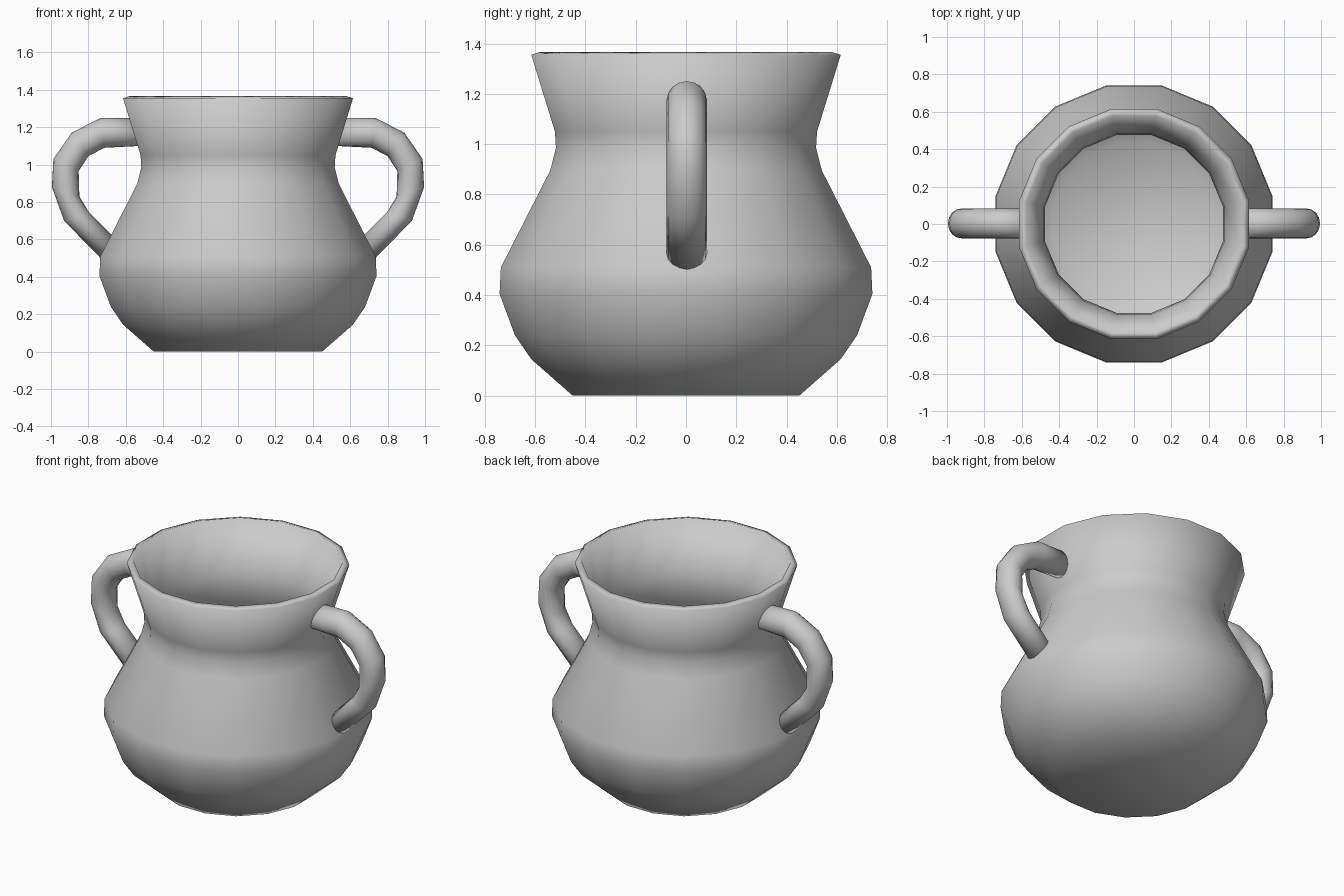
import bpy, bmesh, math
from mathutils import Vector

if "Cube" in bpy.data.objects:
    bpy.data.objects.remove(bpy.data.objects["Cube"])

SIDES = 16


def loft(name, rings, cap=True):
    """Skin a list of equal-length point rings into one smooth mesh."""
    bm = bmesh.new()
    loops = [[bm.verts.new(p) for p in ring] for ring in rings]
    n = len(loops[0])
    for a, b in zip(loops, loops[1:]):
        for i in range(n):
            j = (i + 1) % n
            bm.faces.new((a[i], a[j], b[j], b[i]))
    if cap:
        bm.faces.new(loops[0])
        bm.faces.new(loops[-1])
    bmesh.ops.recalc_face_normals(bm, faces=bm.faces)
    for f in bm.faces:
        f.smooth = True
    mesh = bpy.data.meshes.new(name)
    bm.to_mesh(mesh)
    bm.free()
    obj = bpy.data.objects.new(name, mesh)
    bpy.context.collection.objects.link(obj)
    return obj


# Pot: outer wall, rim, then inner wall (half-width across flats, height)
profile = [
    (0.45, 0.0), (0.615, 0.145), (0.68, 0.24), (0.741, 0.405), (0.736, 0.51),
    (0.54, 0.895), (0.517, 0.985), (0.521, 1.05), (0.615, 1.355),
    (0.577, 1.367),
    (0.482, 1.06), (0.475, 0.985), (0.502, 0.88), (0.695, 0.50),
    (0.70, 0.415), (0.645, 0.26), (0.585, 0.17), (0.435, 0.04),
]


def pot_ring(half_width, z):
    r = half_width / math.cos(math.pi / SIDES)
    angles = [(i + 0.5) * 2 * math.pi / SIDES for i in range(SIDES)]
    return [(r * math.cos(a), r * math.sin(a), z) for a in angles]


loft("pot", [pot_ring(*p) for p in profile])

# Handles: matching outer and inner outline points (x, z)
outline = [
    ((0.565, 1.25), (0.52, 1.10)), ((0.735, 1.25), (0.715, 1.09)),
    ((0.89, 1.17), (0.80, 1.045)), ((0.987, 1.03), (0.852, 0.965)),
    ((0.995, 0.88), (0.848, 0.83)), ((0.93, 0.70), (0.80, 0.75)),
    ((0.715, 0.48), (0.625, 0.575)),
]


def handle_ring(outer, inner, side):
    o = Vector((side * outer[0], 0, outer[1]))
    i = Vector((side * inner[0], 0, inner[1]))
    mid, half = (o + i) / 2, (o - i) / 2
    ring = []
    for k in range(SIDES):
        a = 2 * math.pi * k / SIDES
        ring.append(mid + half * math.cos(a) + Vector((0, 0.08 * math.sin(a) + 0.003, 0)))
    return ring


for side, label in ((-1, "left"), (1, "right")):
    loft(label + "_handle", [handle_ring(o, i, side) for o, i in outline])
